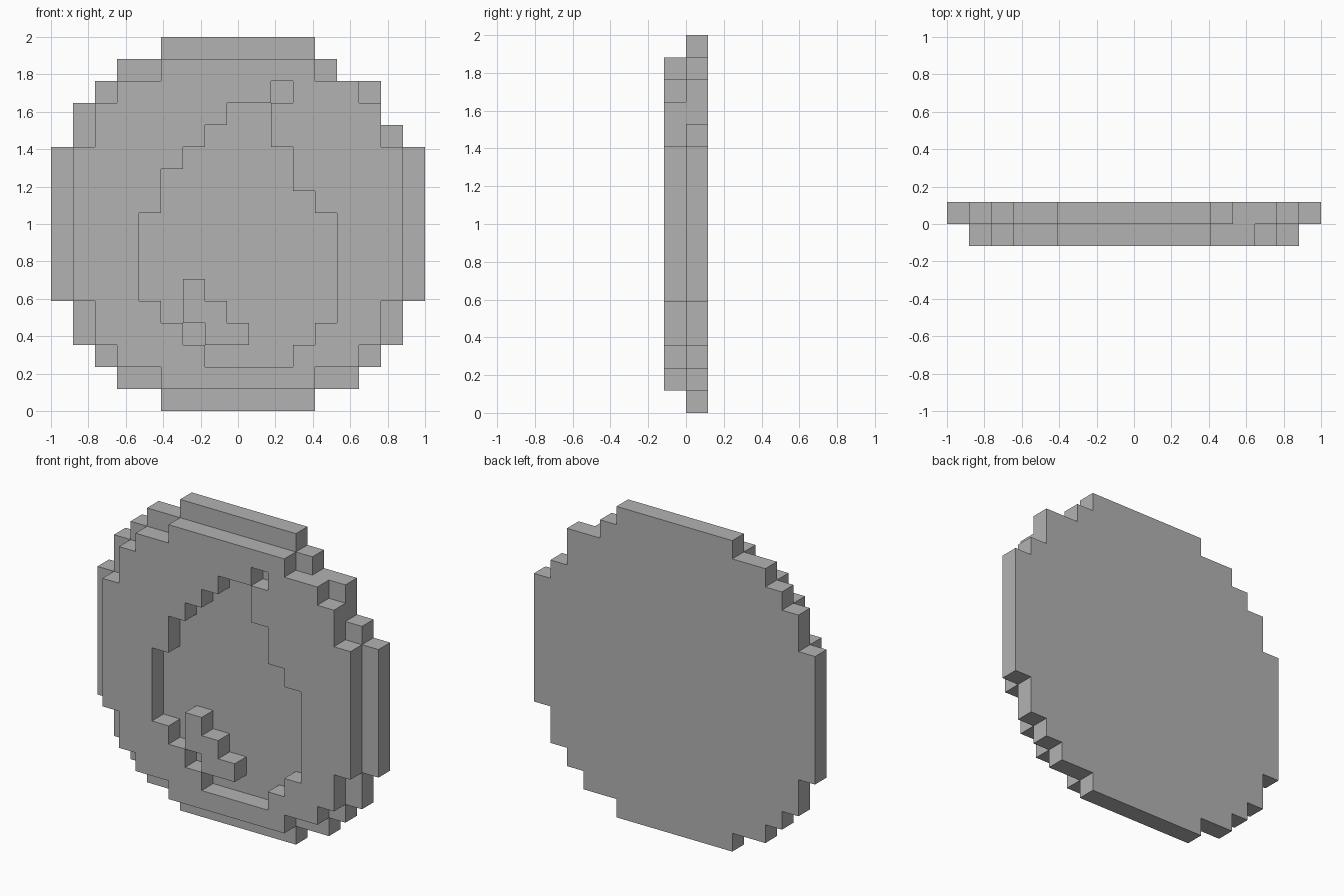
import bpy
import bmesh

old = bpy.data.objects.get("Cube")
if old:
    bpy.data.objects.remove(old, do_unlink=True)

U = 2 / 17  # size of one block

grey = bpy.data.materials.new("grey")
grey.use_nodes = True
colour = (0.45, 0.45, 0.45, 1)
grey.diffuse_color = colour
grey.node_tree.nodes["Principled BSDF"].inputs["Base Color"].default_value = colour


def cells(first_row, runs):
    """Blocks from stacked rows, each run being (rows, left edge, right edge)."""
    found, row = set(), first_row
    for count, left, right in runs:
        for r in range(row, row + count):
            found |= {(c, r) for c in range(left, right)}
        row += count
    return found


def block_layer(name, blocks, y_front, y_back):
    """One block thick slab with walls only along the outline."""
    bm = bmesh.new()

    def face(*corners):
        bm.faces.new([bm.verts.new((c * U - 1, y, r * U)) for c, r, y in corners])

    for c, r in sorted(blocks):
        ring = [(c, r), (c + 1, r), (c + 1, r + 1), (c, r + 1)]
        face(*[(*p, y_front) for p in ring])
        face(*[(*p, y_back) for p in reversed(ring)])
        sides = [(c, r - 1), (c + 1, r), (c, r + 1), (c - 1, r)]
        for i, neighbour in enumerate(sides):
            if neighbour not in blocks:
                a, b = ring[i], ring[(i + 1) % 4]
                face((*a, y_front), (*a, y_back), (*b, y_back), (*b, y_front))
    bmesh.ops.remove_doubles(bm, verts=bm.verts, dist=U / 100)
    mesh = bpy.data.meshes.new(name)
    bm.to_mesh(mesh)
    bm.free()
    mesh.materials.append(grey)
    obj = bpy.data.objects.new(name, mesh)
    bpy.context.collection.objects.link(obj)
    return obj


# Full disc behind
back = cells(0, [(1, 5, 12), (1, 3, 14), (1, 2, 15), (2, 1, 16), (7, 0, 17),
                 (1, 1, 16), (1, 1, 15), (1, 2, 15), (1, 3, 13), (1, 5, 12)])

# Smaller disc in front
front = cells(1, [(1, 5, 12), (1, 3, 14), (2, 2, 15), (7, 1, 16),
                  (2, 2, 15), (1, 3, 14), (1, 5, 12)])

# Drop-shaped recess and the raised glint inside it
drop = cells(2, [(1, 7, 11), (1, 6, 12), (1, 5, 13), (4, 4, 13), (1, 5, 12),
                 (1, 5, 11), (1, 6, 11), (1, 7, 10), (1, 8, 10), (1, 10, 11)])
glint = cells(3, [(1, 7, 9), (1, 6, 8), (1, 6, 7)])

block_layer("back_disc", back, 0, U)
block_layer("front_rim", front - drop, -U, 0)
block_layer("drop_glint", glint, -U, 0)
